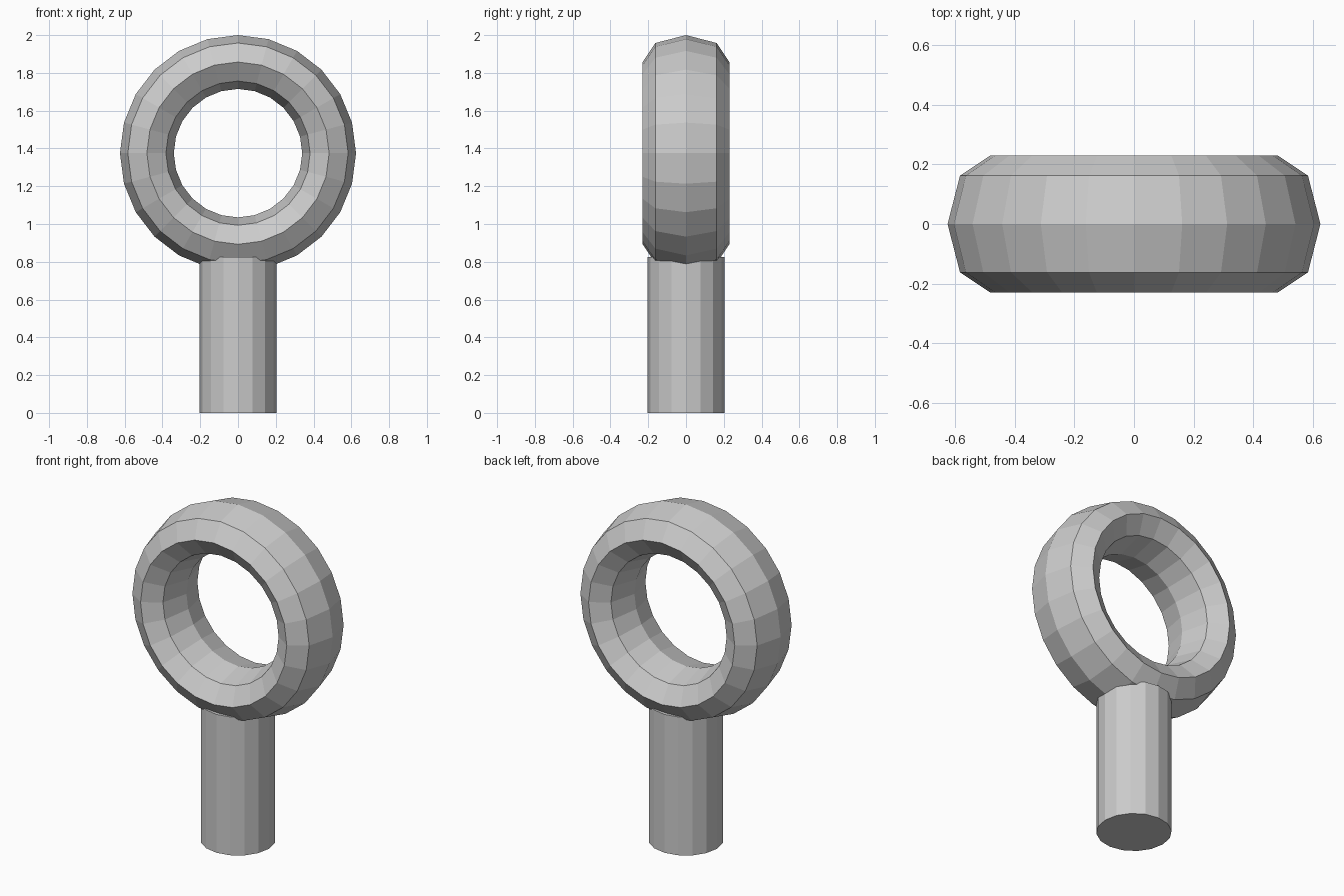
import bpy
import math

if "Cube" in bpy.data.objects:
    bpy.data.objects.remove(bpy.data.objects["Cube"])

# Ring: low-poly torus standing upright, thickened front to back
bpy.ops.mesh.primitive_torus_add(
    major_segments=24, minor_segments=8,
    major_radius=0.4825, minor_radius=0.1425)
ring = bpy.context.object
ring.name = "ring"
ring.scale = (1, 1, 1.61)
ring.rotation_euler = (math.pi / 2, 0, 0)
ring.location = (0, 0, 1.375)

# Shank: sixteen-sided cylinder whose top is buried in the ring
height = 0.825
bpy.ops.mesh.primitive_cylinder_add(
    vertices=16, radius=0.204, depth=height, location=(0, 0, height / 2))
shank = bpy.context.object
shank.name = "shank"

# Flat faces throughout
for part in (ring, shank):
    for face in part.data.polygons:
        face.use_smooth = False
